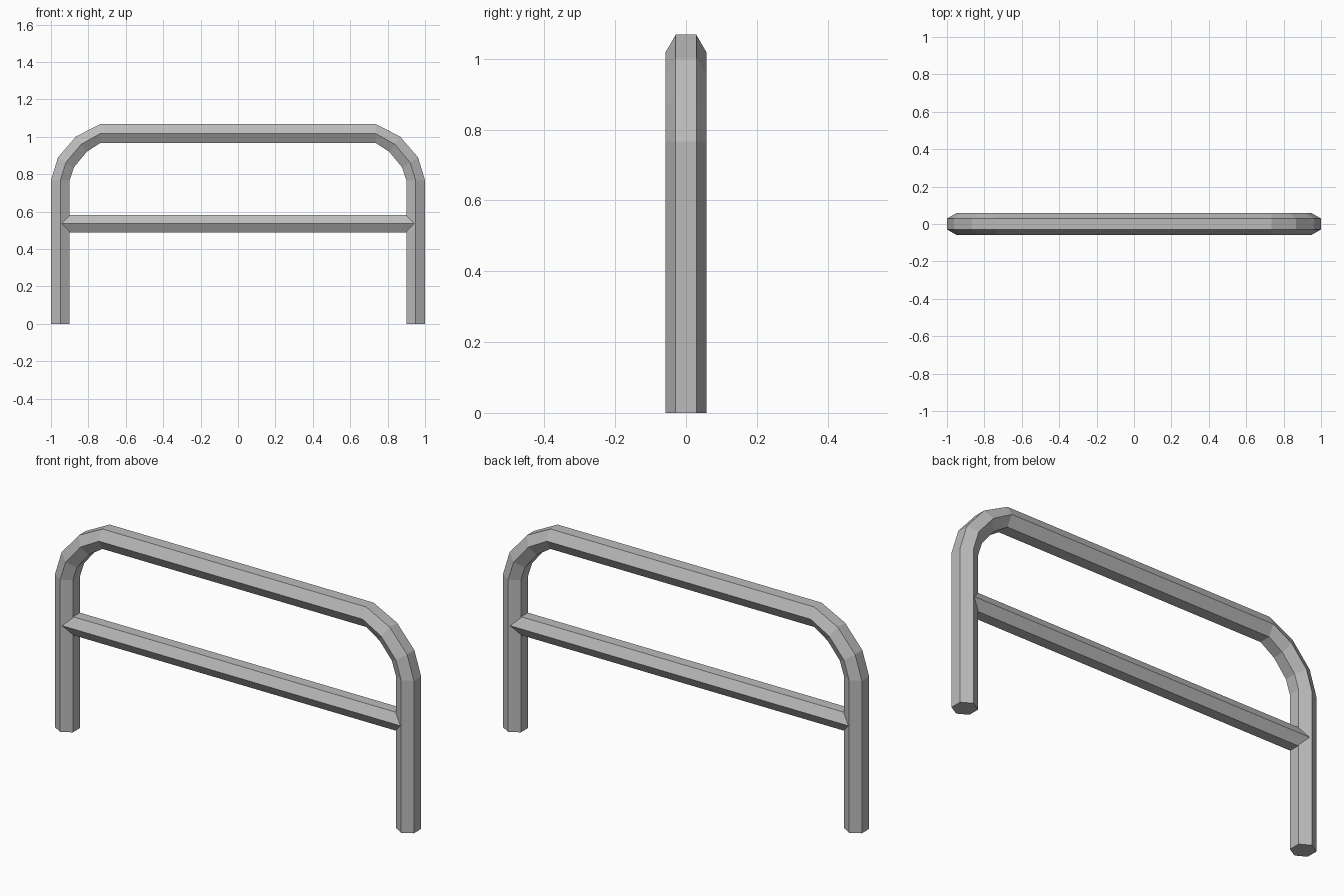
import bpy
import bmesh
from math import sin, cos, radians, pi

cube = bpy.data.objects.get("Cube")
if cube:
    bpy.data.objects.remove(cube, do_unlink=True)

metal = bpy.data.materials.new("grey_metal")
metal.use_nodes = True
GREY = (0.5, 0.5, 0.5, 1.0)
metal.diffuse_color = GREY
metal.node_tree.nodes["Principled BSDF"].inputs["Base Color"].default_value = GREY


def hex_tube(name, path, radius):
    """Loft a capped hexagon along (x, z, tilt in degrees) stations in the XZ plane."""
    bm = bmesh.new()
    rings = []
    for x, z, tilt in path:
        a = radians(tilt)
        ring = []
        for i in range(6):
            t = i * pi / 3
            side = radius * sin(t)
            ring.append(bm.verts.new((x - side * cos(a), radius * cos(t), z + side * sin(a))))
        rings.append(ring)
    for low, high in zip(rings, rings[1:]):
        for i in range(6):
            j = (i + 1) % 6
            bm.faces.new((low[i], low[j], high[j], high[i]))
    bm.faces.new(rings[0])
    bm.faces.new(rings[-1])
    bmesh.ops.recalc_face_normals(bm, faces=bm.faces)
    mesh = bpy.data.meshes.new(name)
    bm.to_mesh(mesh)
    bm.free()
    mesh.materials.append(metal)
    obj = bpy.data.objects.new(name, mesh)
    bpy.context.collection.objects.link(obj)
    return obj


# Bent frame: one leg and corner, then its mirror image
half = [(-0.95, 0, 0), (-0.95, 0.767, 0), (-0.92, 0.863, 32),
        (-0.838, 0.96, 56), (-0.735, 1.018, 90)]
frame = half + [(-x, z, 180 - tilt) for x, z, tilt in reversed(half)]
hex_tube("bent_frame", frame, 0.058)

# Straight rail set into both legs
hex_tube("middle_rail", [(-0.945, 0.535, 90), (0.945, 0.535, 90)], 0.0535)
